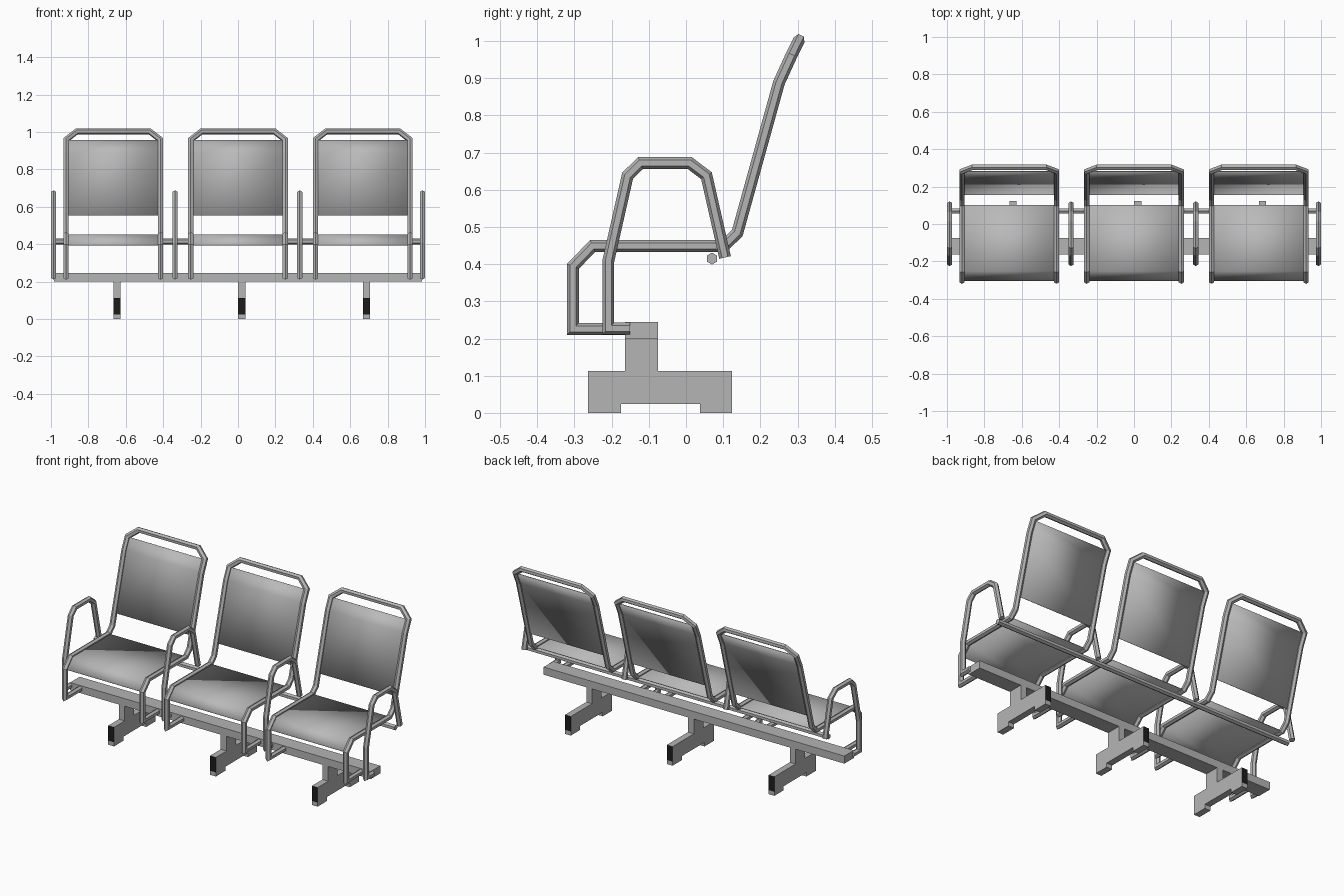
import bpy, bmesh, math
from mathutils import Vector

cube = bpy.data.objects.get("Cube")
if cube:
    bpy.data.objects.remove(cube, do_unlink=True)


def material(name, value):
    m = bpy.data.materials.new(name)
    m.use_nodes = True
    color = (value, value, value, 1)
    m.diffuse_color = color
    m.node_tree.nodes["Principled BSDF"].inputs["Base Color"].default_value = color
    return m


METAL = material("grey metal", 0.46)
SHEET = material("grey sling", 0.49)
BLACK = material("black end cap", 0.012)


def finish(bm, name, *mats):
    bmesh.ops.recalc_face_normals(bm, faces=bm.faces)
    mesh = bpy.data.meshes.new(name)
    bm.to_mesh(mesh)
    bm.free()
    for m in mats:
        mesh.materials.append(m)
    obj = bpy.data.objects.new(name, mesh)
    bpy.context.collection.objects.link(obj)
    return obj


def tube(name, path, radius=0.016, sides=6):
    """Sweep a hexagon along a path with true mitred corners."""
    pts = [Vector(p) for p in path]
    dirs = [(b - a).normalized() for a, b in zip(pts, pts[1:])]
    # One flat side of the hexagon faces sideways
    side = Vector((0, 0, 1)) if abs(dirs[0].x) > 0.9 else Vector((1, 0, 0))
    other = dirs[0].cross(side)
    start = math.pi / sides if abs(dirs[0].x) < 0.9 else 0
    ring = []
    for i in range(sides):
        a = start + math.tau * i / sides
        ring.append(pts[0] + radius * (math.cos(a) * side + math.sin(a) * other))
    bm = bmesh.new()
    last = [bm.verts.new(v) for v in ring]
    bm.faces.new(last)
    for i, d in enumerate(dirs):
        end = pts[i + 1]
        normal = (d + dirs[i + 1]).normalized() if i + 1 < len(dirs) else d
        ring = [v + d * ((end - v).dot(normal) / d.dot(normal)) for v in ring]
        new = [bm.verts.new(v) for v in ring]
        for k in range(sides):
            n = (k + 1) % sides
            bm.faces.new((last[k], last[n], new[n], new[k]))
        last = new
    bm.faces.new(last)
    return finish(bm, name, METAL)


def sling(name, x, half, profile):
    """Thin sheet stretched between the side tubes, following a y-z profile."""
    bm = bmesh.new()
    rows = [[bm.verts.new((x + s * half, y, z)) for s in (-1, 1)] for y, z in profile]
    for a, b in zip(rows, rows[1:]):
        bm.faces.new((a[0], a[1], b[1], b[0]))
    obj = finish(bm, name, SHEET)
    mod = obj.modifiers.new("thickness", "SOLIDIFY")
    mod.thickness = 0.004
    mod.offset = 0
    bpy.ops.object.select_all(action="DESELECT")
    obj.select_set(True)
    bpy.context.view_layer.objects.active = obj
    bpy.ops.object.shade_smooth_by_angle(angle=math.radians(30))


def box(name, low, high):
    bm = bmesh.new()
    bmesh.ops.create_cube(bm, size=1)
    for v in bm.verts:
        v.co = [h if c > 0 else l for c, l, h in zip(v.co, low, high)]
    finish(bm, name, METAL)


def leg(name, x, half=0.019):
    """Inverted T foot with two pads and black end plates."""
    profile = [(-0.263, 0), (-0.175, 0), (-0.175, 0.024), (0.038, 0.024),
               (0.038, 0), (0.124, 0), (0.124, 0.024), (0.124, 0.113),
               (-0.075, 0.113), (-0.075, 0.2), (-0.164, 0.2), (-0.164, 0.113),
               (-0.263, 0.113), (-0.263, 0.024)]
    bm = bmesh.new()
    face = bm.faces.new([bm.verts.new((x - half, y, z)) for y, z in profile])
    out = bmesh.ops.extrude_face_region(bm, geom=[face])
    moved = [g for g in out["geom"] if isinstance(g, bmesh.types.BMVert)]
    bmesh.ops.translate(bm, verts=moved, vec=(2 * half, 0, 0))
    bm.normal_update()
    for f in bm.faces:
        c = f.calc_center_median()
        at_end = c.y < -0.26 or c.y > 0.12
        f.material_index = int(at_end and 0.03 < c.z < 0.11)
    finish(bm, name, METAL, BLACK)


# Shared beam and rear rail
box("main_beam", (-0.985, -0.164, 0.2), (0.985, -0.075, 0.245))
tube("rear_rail", [(-0.985, 0.07, 0.415), (0.985, 0.07, 0.415)])

# Chairs: side tubes run from the beam up over the top of the back
PITCH = 0.667
HALF = 0.253
side_path = [(-0.15, 0.226), (-0.304, 0.226), (-0.304, 0.394), (-0.251, 0.449),
             (0.102, 0.449), (0.138, 0.484), (0.25, 0.888), (0.282, 0.958)]
for label, i in (("right", -1), ("middle", 0), ("left", 1)):
    x = i * PITCH
    rising = [(x - HALF, y, z) for y, z in side_path]
    top = [(x - 0.195, 0.304, 1.003), (x + 0.195, 0.304, 1.003)]
    falling = [(x + HALF, y, z) for y, z in reversed(side_path)]
    tube(label + "_chair_frame", rising + top + falling)
    sling(label + "_seat", x, HALF, side_path[2:5])
    sling(label + "_backrest", x, HALF, [(0.157, 0.553), (0.25, 0.888), (0.282, 0.956)])
    leg(label + "_leg", x + 0.02)

# Armrest hoops between and beside the chairs
arm_path = [(-0.15, 0.227), (-0.209, 0.227), (-0.209, 0.408), (-0.157, 0.638),
            (-0.122, 0.672), (0.01, 0.672), (0.055, 0.638), (0.105, 0.418)]
for label, x in (("right_outer", -0.986), ("right_inner", -0.336),
                 ("left_inner", 0.33), ("left_outer", 0.986)):
    tube(label + "_armrest", [(x, y, z) for y, z in arm_path])
